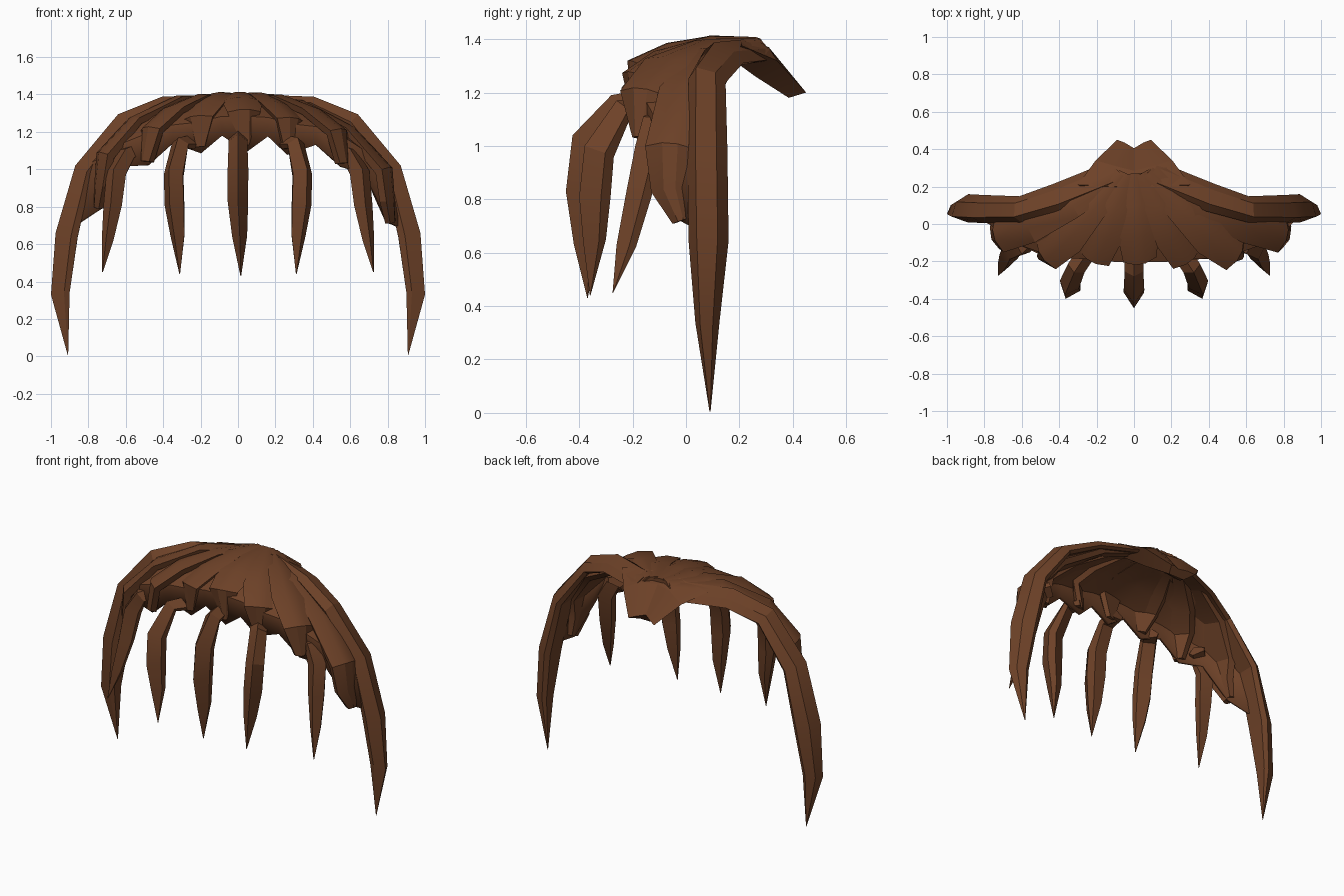
import bpy, bmesh
from mathutils import Vector

if "Cube" in bpy.data.objects:
    bpy.data.objects.remove(bpy.data.objects["Cube"])

brown = bpy.data.materials.new("dark_brown")
brown.diffuse_color = (0.155, 0.054, 0.021, 1)
brown.use_nodes = True
brown.node_tree.nodes["Principled BSDF"].inputs["Base Color"].default_value = brown.diffuse_color

# Cross-sections as (side, depth) fractions
RIB = ((.3, 0), (1, .45), (.8, 1), (-.8, 1), (-1, .45), (-.3, 0))
CLAW = ((0, 0), (1, .6), (.75, 1), (-.75, 1), (-1, .6))
ARM = ((-.6, 0), (.45, .2), (1, .75), (.75, 1), (-.8, 1), (-1, .7))


def finish(name, bm):
    bmesh.ops.remove_doubles(bm, verts=bm.verts, dist=0.0005)
    bmesh.ops.recalc_face_normals(bm, faces=bm.faces)
    me = bpy.data.meshes.new(name)
    bm.to_mesh(me)
    bm.free()
    ob = bpy.data.objects.new(name, me)
    bpy.context.collection.objects.link(ob)
    me.materials.append(brown)
    bpy.ops.object.select_all(action='DESELECT')
    bpy.context.view_layer.objects.active = ob
    ob.select_set(True)
    bpy.ops.object.shade_smooth_by_angle(angle=0.4)
    return ob


def skin(name, rings):
    """Closed skin over rings that share a point count."""
    bm = bmesh.new()
    vs = [[bm.verts.new(p) for p in r] for r in rings]
    n = len(vs[0])
    for a, b in zip(vs, vs[1:]):
        for i in range(n):
            j = (i + 1) % n
            bm.faces.new((a[i], a[j], b[j], b[i]))
    bm.faces.new(vs[0])
    bm.faces.new(vs[-1])
    return finish(name, bm)


def ridged(name, rows, centre, section):
    """Ridged bar; each row is x, y, z of the ridge, half width, depth."""
    pts = [Vector(r[:3]) for r in rows]
    rings = []
    for i, (p, r) in enumerate(zip(pts, rows)):
        t = (pts[min(i + 1, len(pts) - 1)] - pts[max(i - 1, 0)]).normalized()
        out = p - Vector(centre)
        n = (out - t * out.dot(t)).normalized()
        s = t.cross(n)
        if section is ARM and s.y < 0:
            s = -s
        rings.append([p + s * r[3] * a - n * r[4] * b for a, b in section])
    return skin(name, rings)


def side(rows, sg, lean=0.0, drop=0.0):
    """Mirror rows to one side, with a growing sideways lean."""
    out = []
    for i, (x, y, z, w, d) in enumerate(rows):
        k = min(1, i / 3)
        out.append((sg * x + lean * k, y, z - sg * drop * k, w, d))
    return out


# Fan ribs, running from the neck out to blunt knuckles
mid_rib = [(0, .27, 1.405, .06, .045), (0, .1, 1.413, .085, .045), (0, -.07, 1.385, .11, .05),
           (0, -.215, 1.32, .09, .06), (0.015, -.205, 1.13, .025, .05)]
ribs = {
    "inner_rib": [(.04, .27, 1.405, .06, .045), (.13, .1, 1.408, .085, .045),
                  (.2, -.07, 1.36, .11, .05), (.265, -.2, 1.28, .095, .06),
                  (.25, -.2, 1.115, .03, .05)],
    "middle_rib": [(.07, .27, 1.40, .06, .045), (.24, .1, 1.395, .09, .05),
                   (.4, -.06, 1.33, .12, .06), (.53, -.17, 1.22, .1, .07),
                   (.55, -.18, 1.04, .035, .06)],
    "outer_rib": [(.1, .27, 1.39, .07, .045), (.35, .12, 1.375, .09, .05),
                  (.6, .01, 1.25, .115, .06), (.785, -.06, 1.05, .1, .08),
                  (.80, -.062, .88, .075, .07), (.805, -.02, .76, .035, .05)],
}
arm = [(.12, .27, 1.385, .08, .05), (.42, .15, 1.375, .08, .06), (.645, .08, 1.29, .07, .08),
       (.87, .08, 1.02, .075, .1), (.975, .085, .66, .075, .12), (1.0, .08, .33, .045, .1),
       (.91, .09, .005, .002, .002)]
hub = (0, .08, .7)
LEAN = .035

columns = [side(mid_rib, 1, LEAN)]
ridged("centre_rib", columns[0], hub, RIB)
for sg, tag in ((1, "right"), (-1, "left")):
    for name, rows in ribs.items():
        r = side(rows, sg, LEAN, .04 if name == "outer_rib" else .005)
        ridged(f"{tag}_{name}", r, hub, RIB)
        columns.insert(len(columns) if sg > 0 else 0, r[:4] + r[-1:])
    # Long outer arm sweeping down to a point
    a = side(arm, sg)
    ridged(f"{tag}_arm", a, hub, ARM)
    columns.insert(len(columns) if sg > 0 else 0, a[:5])

# Thin web beneath the ribs, scalloped between the knuckles
bm = bmesh.new()
grid = []
for c in columns:
    pts = [Vector(r[:3]) for r in c]
    grid.append([p - (p - Vector(hub)).normalized() * .045 for p in pts])
full = [grid[0]]
for k, (a, b) in enumerate(zip(grid, grid[1:])):
    mid = [(p + q) / 2 for p, q in zip(a, b)]
    if 0 < k < len(grid) - 2:
        mid[4] = mid[3].lerp(mid[4], .55)
        mid = [p + (p - Vector(hub)).normalized() * .015 for p in mid]
    full += [mid, b]
grid = [[bm.verts.new(p) for p in line] for line in full]
for a, b in zip(grid, grid[1:]):
    for i in range(4):
        bm.faces.new((a[i], b[i], b[i + 1], a[i + 1]))
web = finish("web", bm)
mod = web.modifiers.new("thickness", 'SOLIDIFY')
mod.thickness = .02
mod.offset = 0


# Neck stub folding down at the back, with a notched end
def neck_ring(half):
    return [(-x, y, z) for x, y, z in half[:3]] + [(x, y, z) for x, y, z in half[1::-1]] + \
        [half[3], half[4], (-half[3][0],) + half[3][1:]]


skin("neck", [
    neck_ring([(.3, .21, 1.375), (.1, .2, 1.405), (0, .2, 1.405), (.2, .15, 1.34), (0, .15, 1.365)]),
    neck_ring([(.205, .34, 1.32), (.1, .31, 1.37), (0, .285, 1.375), (.13, .26, 1.26), (0, .245, 1.29)]),
    neck_ring([(.09, .45, 1.2), (.05, .435, 1.215), (0, .405, 1.225), (.055, .385, 1.18), (0, .375, 1.19)]),
])

# Hanging claws
ridged("centre_claw", [(0, -.17, 1.21, .05, .07), (0, -.28, 1.19, .05, .08), (0, -.425, 1.04, .055, .14),
                       (0, -.45, .83, .055, .14), (.01, -.42, .63, .04, .1), (.015, -.37, .43, .002, .002)],
       (0, .1, .7), CLAW)
inner_claw = [(.26, -.17, 1.18, .05, .07), (.32, -.26, 1.17, .05, .07), (.37, -.38, 1.0, .055, .11),
              (.365, -.4, .81, .055, .11), (.34, -.385, .64, .04, .08), (.312, -.36, .44, .002, .002)]
outer_claw = [(.55, -.11, 1.13, .05, .06), (.6, -.16, 1.11, .05, .07), (.665, -.19, 1.0, .055, .1),
              (.68, -.225, .82, .05, .09), (.705, -.26, .63, .032, .07), (.725, -.275, .45, .002, .002)]
for sg, tag in ((1, "right"), (-1, "left")):
    ridged(f"{tag}_inner_claw", side(inner_claw, sg), (sg * .2, 0, .7), CLAW)
    ridged(f"{tag}_outer_claw", side(outer_claw, sg), (sg * .6, .2, .7), CLAW)
